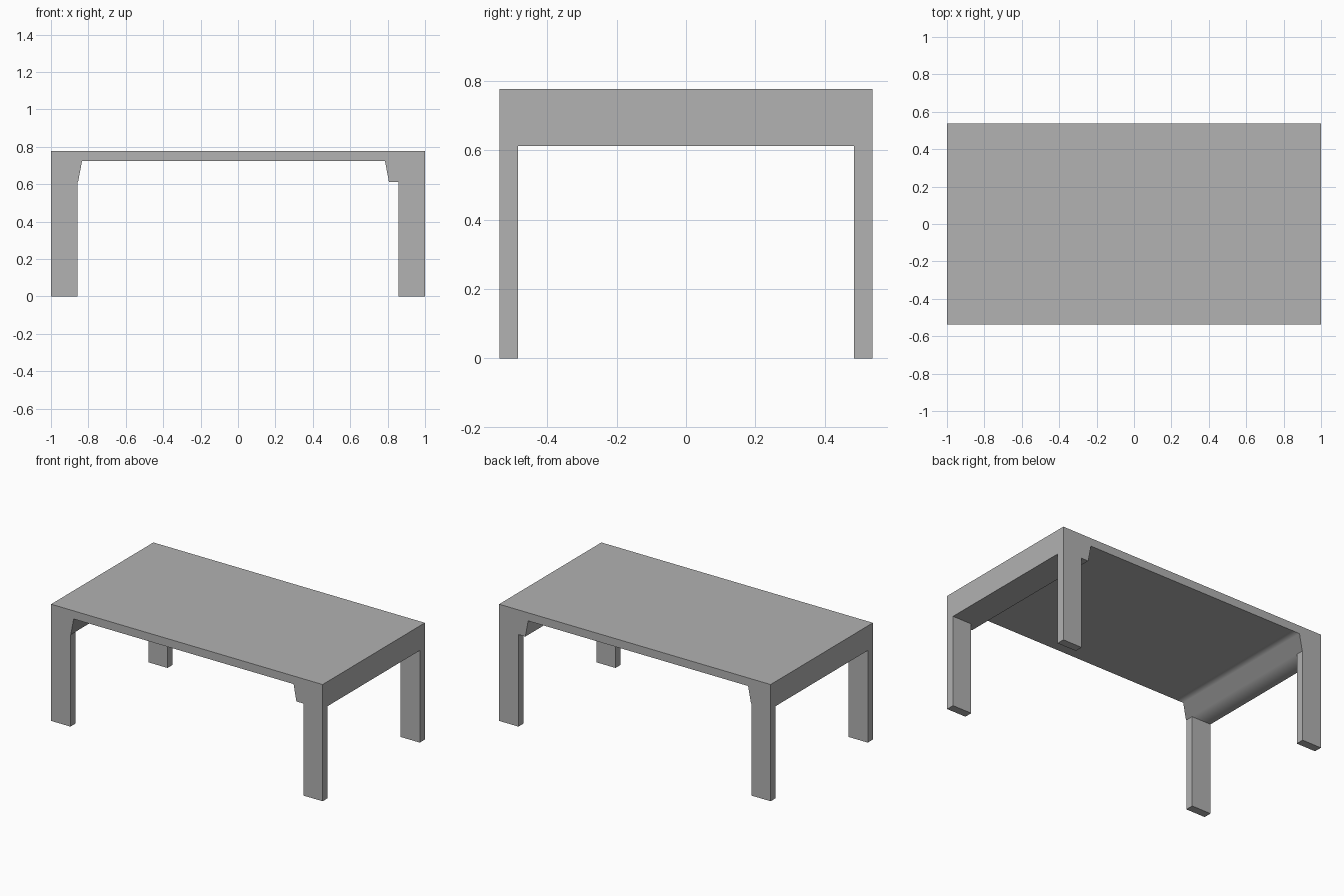
import bpy, bmesh

cube = bpy.data.objects.get("Cube")
if cube:
    bpy.data.objects.remove(cube, do_unlink=True)

HEIGHT, SLAB_Z, RAIL_Z = 0.777, 0.723, 0.613
HALF_Y = 0.538
LEG_W, LEG_D = 0.142, 0.054

grey = bpy.data.materials.new("plain grey")
grey.use_nodes = True
colour = (0.445, 0.445, 0.445, 1)
grey.diffuse_color = colour
grey.node_tree.nodes["Principled BSDF"].inputs["Base Color"].default_value = colour


def finish(bm, name):
    bmesh.ops.recalc_face_normals(bm, faces=bm.faces)
    mesh = bpy.data.meshes.new(name)
    bm.to_mesh(mesh)
    bm.free()
    mesh.materials.append(grey)
    obj = bpy.data.objects.new(name, mesh)
    bpy.context.collection.objects.link(obj)
    return obj


# Tabletop with both end rails, one profile extruded from front to back
profile = [(-1, HEIGHT), (-1, RAIL_Z), (-0.855, RAIL_Z), (-0.834, SLAB_Z),
           (-0.77, SLAB_Z), (0.786, SLAB_Z), (0.807, RAIL_Z),
           (1, RAIL_Z), (1, HEIGHT)]
bm = bmesh.new()
face = bm.faces.new([bm.verts.new((x, -HALF_Y, z)) for x, z in profile])
side = bmesh.ops.extrude_face_region(bm, geom=[face])
moved = [v for v in side["geom"] if isinstance(v, bmesh.types.BMVert)]
bmesh.ops.translate(bm, verts=moved, vec=(0, 2 * HALF_Y, 0))
bm.normal_update()

# Soft blend under the slab at the right rail only, all other edges crisp
for f in bm.faces:
    f.smooth = True
for e in bm.edges:
    a, b = e.verts
    lengthwise = abs(a.co.y - b.co.y) > HALF_Y
    e.smooth = lengthwise and -0.9 < a.co.x < -0.7
finish(bm, "tabletop")

# Four flat legs flush with the corners
for side_name, sx in (("left", 1), ("right", -1)):
    for end_name, sy in (("front", -1), ("back", 1)):
        bm = bmesh.new()
        bmesh.ops.create_cube(bm, size=1)
        bmesh.ops.scale(bm, vec=(LEG_W, LEG_D, RAIL_Z), verts=bm.verts)
        bmesh.ops.translate(bm, verts=bm.verts, vec=(
            sx * (1 - LEG_W / 2), sy * (HALF_Y - LEG_D / 2), RAIL_Z / 2))
        finish(bm, f"{end_name}_{side_name}_leg")
